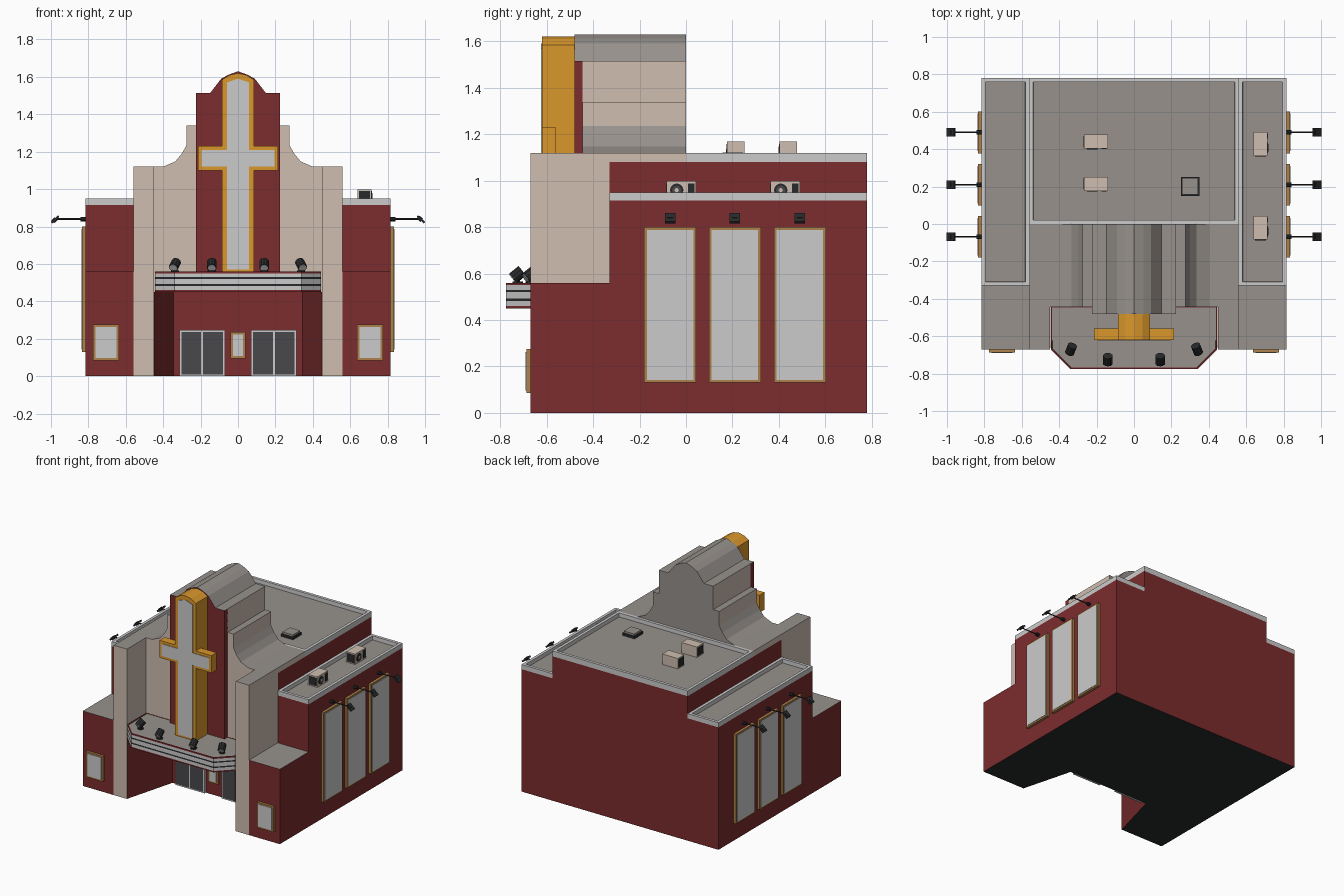
import bpy, bmesh, math
from mathutils import Vector, Matrix

if "Cube" in bpy.data.objects:
    bpy.data.objects.remove(bpy.data.objects["Cube"])


def mat(name, r, g, b):
    m = bpy.data.materials.new(name)
    m.diffuse_color = (r, g, b, 1)
    m.use_nodes = True
    m.node_tree.nodes["Principled BSDF"].inputs["Base Color"].default_value = m.diffuse_color
    return m


RED = mat("brick_red", .20, .025, .027)
BEIGE = mat("beige_stucco", .62, .51, .43)
ROOF = mat("roof_grey", .31, .285, .265)
TRIM = mat("pale_trim", .60, .60, .60)
GOLD = mat("gold", .70, .31, .025)
BRONZE = mat("bronze_frame", .42, .22, .07)
GLASS = mat("dark_glass", .065, .065, .072)
DARK = mat("charcoal", .022, .023, .025)


def finish(bm, name, mats, rule=None, matrix=None):
    """Turn a bmesh into an object; rule(normal, centre) picks the material."""
    bmesh.ops.recalc_face_normals(bm, faces=bm.faces[:])
    bm.normal_update()
    if rule:
        for f in bm.faces:
            f.material_index = rule(f.normal, f.calc_center_median())
    if matrix is not None:
        bm.transform(matrix)
    me = bpy.data.meshes.new(name)
    bm.to_mesh(me)
    bm.free()
    for m in mats:
        me.materials.append(m)
    ob = bpy.data.objects.new(name, me)
    bpy.context.collection.objects.link(ob)
    return ob


def prism_bm(pts, axis, a, b):
    bm = bmesh.new()
    put = (lambda p, t: (p[0], p[1], t)) if axis == 'z' else (lambda p, t: (p[0], t, p[1]))
    lo = [bm.verts.new(put(p, a)) for p in pts]
    hi = [bm.verts.new(put(p, b)) for p in pts]
    bm.faces.new(lo)
    bm.faces.new(hi)
    n = len(pts)
    for i in range(n):
        bm.faces.new((lo[i], lo[(i + 1) % n], hi[(i + 1) % n], hi[i]))
    return bm


def prism(name, pts, axis, a, b, mats, rule=None):
    return finish(prism_bm(pts, axis, a, b), name, mats, rule)


def rect(x0, x1, y0, y1):
    return [(x0, y0), (x1, y0), (x1, y1), (x0, y1)]


def box(name, x, y, z, mats, rule=None, matrix=None):
    return finish(prism_bm(rect(min(x), max(x), *y), 'z', *z), name, mats, rule, matrix)


def mirrored(half):
    """Close a right-hand half outline by mirroring it across x = 0."""
    return half + [(-x, z) for x, z in reversed(half) if x > 0]


def tray(name, pts, z0, z1, rim, depth, mats):
    """Coping slab with a sunken roof floor (second material)."""
    bm = prism_bm(pts, 'z', z0, z1)
    bmesh.ops.recalc_face_normals(bm, faces=bm.faces[:])
    top = [f for f in bm.faces if f.normal.z > .9]
    bmesh.ops.inset_individual(bm, faces=top, thickness=rim)
    bmesh.ops.inset_individual(bm, faces=top, thickness=.001, depth=-depth)
    return finish(bm, name, mats, lambda n, c: int(n.z > .9 and c.z < z1 - depth / 2))


def cylinder(name, p, q, r, mats, seg=8, rule=None):
    d = Vector(q) - Vector(p)
    bm = bmesh.new()
    bmesh.ops.create_cone(bm, cap_ends=True, segments=seg, radius1=r, radius2=r, depth=d.length)
    m = Matrix.Translation((Vector(p) + Vector(q)) / 2) @ d.to_track_quat('Z', 'Y').to_matrix().to_4x4()
    return finish(bm, name, mats, rule, m)


def floor(n, c):
    return 1 if n.z < -.9 else 0


def top_or_back(n, c):
    return 1 if n.z > .25 or n.y > .5 else 0


# --- main hall and roof
box("hall_lower", (-.56, .56), (-.28, .78), (0, .45), [RED, DARK], floor)
box("hall_upper", (-.56, .56), (-.33, .78), (.45, 1.08), [RED])
tray("hall_coping", rect(-.56, .56, 0, .78), 1.08, 1.12, .03, .03, [TRIM, ROOF])

# --- stepped front tower and centre panel
crown = [(.225, 1.34), (.225, 1.515), (.148, 1.515), (.09, 1.59), (.05, 1.612), (0, 1.63)]
steps = [(.56, 1.08), (.56, 1.12), (.40, 1.12), (.335, 1.148), (.30, 1.19),
         (.275, 1.235), (.275, 1.34)]
prism("stepped_tower", mirrored(steps + crown), 'y', -.445, 0, [BEIGE, ROOF], top_or_back)
box("facade_wall", (-.56, .56), (-.445, -.33), (.45, 1.08), [BEIGE, RED], floor)
prism("centre_panel", mirrored([(.225, .5)] + crown[1:]), 'y', -.48, -.44, [RED, ROOF],
      lambda n, c: int(n.z > .25))

# --- cross on the front
prism("cross_upright", mirrored([(.085, .555), (.085, 1.585), (.045, 1.61), (0, 1.62)]),
      'y', -.62, -.475, [GOLD])
box("cross_arm", (-.215, .215), (-.62, -.56), (1.10, 1.23), [GOLD])
prism("cross_face", mirrored([(.06, .57), (.06, 1.12), (.195, 1.12), (.195, 1.21), (.06, 1.21),
                              (.06, 1.57), (0, 1.59)]), 'y', -.624, -.619, [TRIM])

# --- marquee: stacked bands and a rim
outline = mirrored([(.445, -.44), (.445, -.67), (.34, -.775)])
bands = [(.45, .46, RED), (.46, .482, TRIM), (.482, .492, DARK), (.492, .52, TRIM),
         (.52, .53, DARK), (.53, .55, TRIM)]
for i, (a, b, m) in enumerate(bands):
    prism(f"marquee_band_{i}", outline, 'z', a, b, [m])
tray("marquee_top", outline, .55, .56, .008, .004, [RED, ROOF])


def framed_panel(name, x, z, y, depth, frame):
    """Front-facing sign: frame block with a pale plate."""
    box(name + "_frame", x, (y - depth, y), z, [frame])
    x0, x1 = sorted(x)
    box(name + "_face", (x0 + .012, x1 - .012), (y - depth - .003, y - depth),
        (z[0] + .012, z[1] - .012), [TRIM])


framed_panel("entry_poster", (-.04, .04), (.095, .235), -.28, .015, BRONZE)


def ac_unit(name, x, y, z, angle):
    """Air conditioner: long axis y, fan on +x, vent on -y, before turning."""
    m = Matrix.Translation((x, y, z)) @ Matrix.Rotation(angle, 4, 'Z')
    box(name + "_case", (-.0375, .0375), (-.064, .064), (0, .078), [BEIGE], None, m)
    box(name + "_vent", (-.03, .03), (-.067, -.064), (.008, .068), [DARK], None, m)
    box(name + "_grille", (.0375, .040), (.028, .056), (.01, .068), [DARK], None, m)
    for part, r, d, c in (("fan", .029, .003, DARK), ("blades", .02, .004, GLASS),
                          ("hub", .009, .005, BEIGE)):
        cylinder(f"{name}_{part}", m @ Vector((.037, -.02, .038)),
                 m @ Vector((.0375 + d, -.02, .038)), r, [c], 16)


ac_unit("wing_ac_front", .677, -.02, .921, 0)
ac_unit("wing_ac_rear", .677, .428, .921, 0)
ac_unit("roof_ac_front", -.203, .215, 1.09, -math.pi / 2)
ac_unit("roof_ac_rear", -.203, .44, 1.09, -math.pi / 2)

# --- roof hatch
box("hatch_kerb", (.25, .35), (.15, .252), (1.09, 1.108), [DARK])
box("hatch_lid", (.257, .343), (.157, .245), (1.09, 1.122), [ROOF])

# --- parts on both sides
for s, side in ((1, "right"), (-1, "left")):
    # wings
    box(f"{side}_wing_front", (s * .56, s * .815), (-.67, -.33), (0, .56), [RED, DARK, ROOF],
        lambda n, c: 1 if n.z < -.9 else 2 if n.z > .9 else 0)
    box(f"{side}_wing", (s * .56, s * .815), (-.33, .78), (0, .915), [RED, DARK], floor)
    x0, x1 = sorted((s * .56, s * .815))
    tray(f"{side}_wing_coping", rect(x0, x1, -.33, .78), .915, .95, .03, .03, [TRIM, ROOF])
    framed_panel(f"{side}_wing_poster", (s * .637, s * .775), (.085, .275), -.67, .018, BRONZE)

    # pylons, splayed red at the entrance
    prism(f"{side}_pylon_base", [(s * .56, -.67), (s * .45, -.67), (s * .345, -.28), (s * .56, -.28)],
          'z', 0, .45, [BEIGE, RED, DARK],
          lambda n, c, s=s: 2 if n.z < -.9 else 1 if n.x * s < -.5 else 0)
    box(f"{side}_pylon", (s * .45, s * .56), (-.67, -.33), (.45, 1.12), [BEIGE, ROOF],
        lambda n, c: int(n.z > .9))

    # double doors
    box(f"{side}_door_frame", (s * .07, s * .312), (-.295, -.28), (0, .247), [TRIM])
    for i, (a, b) in enumerate(((.081, .186), (.197, .302))):
        box(f"{side}_door_pane_{i}", (s * a, s * b), (-.299, -.294), (.01, .235), [GLASS])

    # tall side windows with a lamp above each
    for i, y in enumerate((-.068, .21, .49)):
        box(f"{side}_window_frame_{i}", (s * .81, s * .835), (y - .112, y + .112), (.13, .80), [BRONZE])
        box(f"{side}_window_pane_{i}", (s * .834, s * .838), (y - .1, y + .1), (.142, .788), [TRIM])
        cylinder(f"{side}_lamp_plate_{i}", (s * .81, y, .84), (s * .842, y, .84), .012, [DARK])
        cylinder(f"{side}_lamp_arm_{i}", (s * .83, y, .84), (s * .975, y, .84), .0045, [DARK], 6)
        m = Matrix.Translation((s * .978, y, .838)) @ Matrix.Rotation(s * math.radians(42), 4, 'Y')
        box(f"{side}_lamp_head_{i}", (-.026, .026), (-.022, .022), (-.006, .006), [DARK], None, m)
        box(f"{side}_lamp_back_{i}", (-.018, .006), (-.012, .012), (-.012, .01), [DARK], None, m)

    # marquee spotlights
    for i, (x, y, turn) in enumerate(((.14, -.725, 0), (.337, -.67, .3))):
        c = Vector((s * x, y, .596))
        d = Vector((-s * turn, .75, .6)).normalized()
        cylinder(f"{side}_spot_stand_{i}", (c.x, y, .555), (c.x, y, .59), .011, [DARK])
        cylinder(f"{side}_spot_base_{i}", (c.x, y, .555), (c.x, y, .565), .022, [DARK])
        cylinder(f"{side}_spot_head_{i}", c - d * .026, c + d * .026, .026, [DARK], 10)
        cylinder(f"{side}_spot_lens_{i}", c - d * .029, c - d * .025, .021, [TRIM], 10)
